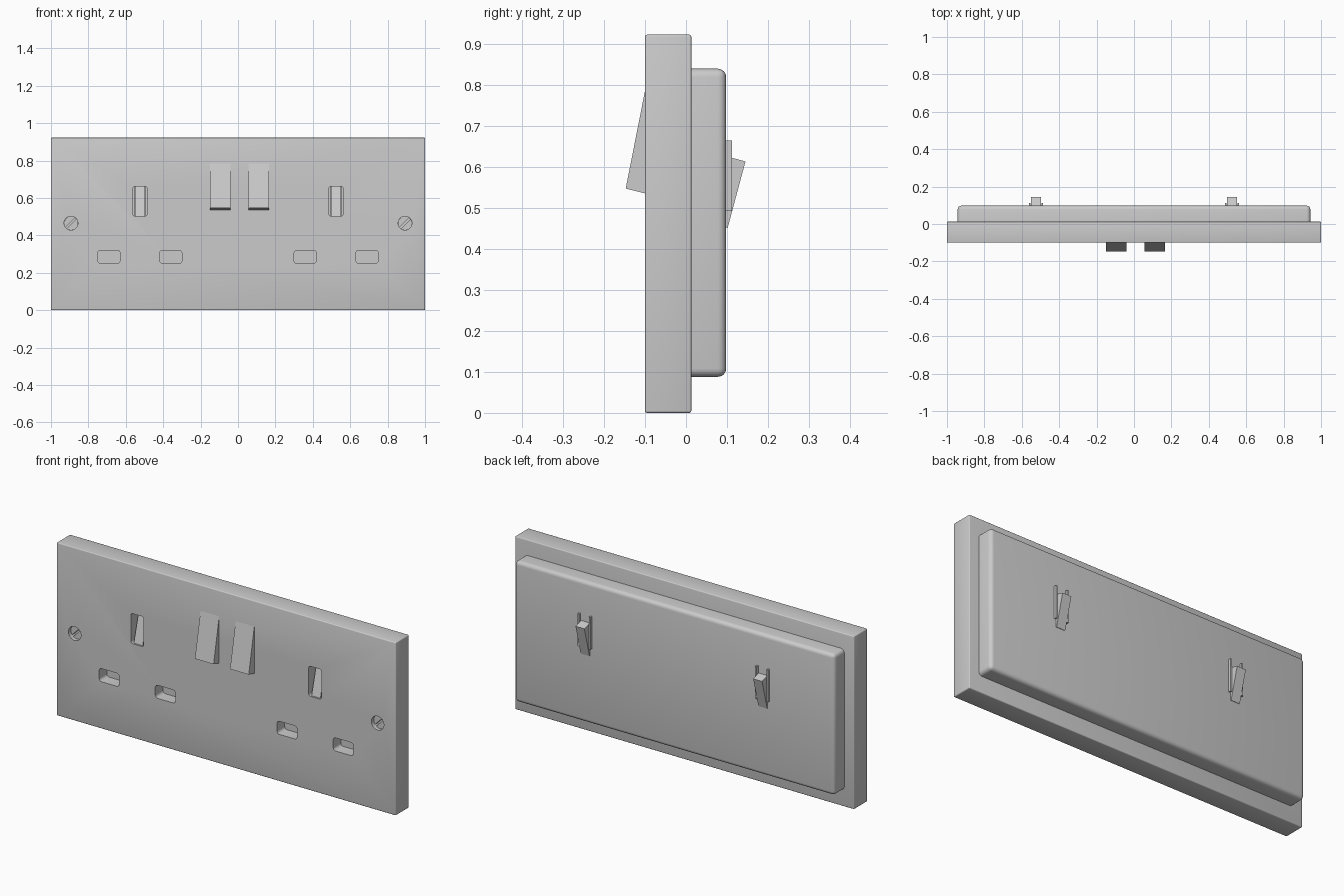
import bpy, bmesh, math
from mathutils import Vector, Matrix

if "Cube" in bpy.data.objects:
    bpy.data.objects.remove(bpy.data.objects["Cube"])

grey = bpy.data.materials.new("plain grey")
grey.use_nodes = True
COLOUR = (0.6, 0.6, 0.6, 1)
grey.diffuse_color = COLOUR
grey.node_tree.nodes["Principled BSDF"].inputs["Base Color"].default_value = COLOUR


def finish(name, bm):
    bmesh.ops.recalc_face_normals(bm, faces=bm.faces)
    mesh = bpy.data.meshes.new(name)
    bm.to_mesh(mesh)
    bm.free()
    mesh.materials.append(grey)
    ob = bpy.data.objects.new(name, mesh)
    bpy.context.collection.objects.link(ob)
    return ob


def box(name, x, y, z, bevel=0.0, pick=lambda e: True, segments=3):
    """Box from (min, max) ranges, rounding the picked edges."""
    bm = bmesh.new()
    bmesh.ops.create_cube(bm, size=1)
    for v in bm.verts:
        v.co = Vector([r[0] if c < 0 else r[1] for c, r in zip(v.co, (x, y, z))])
    if bevel:
        edges = [e for e in bm.edges if pick(e)]
        bmesh.ops.bevel(bm, geom=edges, offset=bevel, segments=segments,
                        profile=0.5, affect='EDGES')
    return finish(name, bm)


def side_prism(name, x, profile):
    """Extrude a (y, z) profile across the x range."""
    bm = bmesh.new()
    face = bm.faces.new([bm.verts.new((x[0], p[0], p[1])) for p in profile])
    geom = bmesh.ops.extrude_face_region(bm, geom=[face])["geom"]
    for v in geom:
        if isinstance(v, bmesh.types.BMVert):
            v.co.x = x[1]
    return finish(name, bm)


def rod(name, x, y, z, radius):
    """Cylinder along y."""
    bm = bmesh.new()
    bmesh.ops.create_cone(bm, cap_ends=True, segments=32, radius1=radius,
                          radius2=radius, depth=y[1] - y[0],
                          matrix=Matrix.Translation((x, sum(y) / 2, z))
                          @ Matrix.Rotation(math.pi / 2, 4, 'X'))
    return finish(name, bm)


def cut(target, cutters):
    for c in cutters:
        mod = target.modifiers.new("cut", 'BOOLEAN')
        mod.operation = 'DIFFERENCE'
        mod.solver = 'EXACT'
        mod.object = c
        bpy.context.view_layer.objects.active = target
        bpy.ops.object.modifier_apply(modifier=mod.name)


def smooth(ob):
    bpy.ops.object.select_all(action='DESELECT')
    ob.select_set(True)
    bpy.context.view_layer.objects.active = ob
    bpy.ops.object.shade_smooth_by_angle(angle=math.radians(35))


def along_y(e):
    d = e.verts[0].co - e.verts[1].co
    return abs(d.y) > 0.9 * d.length


FRONT, JOIN, BACK = -0.1, 0.013, 0.098
SCREW_Z = 0.465

# Face plate and back box
plate = box("face_plate", (-1, 1), (FRONT, JOIN), (0, 0.922), 0.005)
body = box("back_box", (-0.943, 0.943), (JOIN - 0.003, BACK), (0.088, 0.839), 0.02,
           lambda e: any(v.co.y > 0.05 for v in e.verts), 4)

# Cutters for the pin slots, earth slots and screw holes
shallow, deep = [], []
for s in (-1, 1):
    for cx in (0.359, 0.69):
        shallow.append(box("pin_cutter", (s * cx - 0.059, s * cx + 0.059),
                           (-0.2, -0.035), (0.25, 0.32), 0.014, along_y))
    cx = s * 0.524
    deep.append(box("earth_cutter", (cx - 0.037, cx + 0.037),
                    (-0.2, 0.08), (0.502, 0.662), 0.01, along_y))
    shallow.append(rod("screw_cutter", s * 0.893, (-0.2, -0.04), SCREW_Z, 0.037))
cut(plate, shallow + deep)
cut(body, deep)
for c in shallow + deep:
    bpy.data.objects.remove(c)
smooth(plate)
smooth(body)

# Recessed screws with a diagonal driver slot
for s, side in ((-1, "right"), (1, "left")):
    x = s * 0.893
    screw = rod(side + "_screw", x, (-0.08, -0.035), SCREW_Z, 0.0365)
    slot = box("slot_cutter", (-0.06, 0.06), (-0.1, -0.06), (-0.005, 0.005))
    slot.data.transform(Matrix.Translation((x, 0, SCREW_Z))
                        @ Matrix.Rotation(-math.pi / 4, 4, 'Y'))
    cut(screw, [slot])
    bpy.data.objects.remove(slot)
    smooth(screw)

# Rocker switches, tilted out at the bottom
for x, side in (((-0.151, -0.041), "right"), ((0.056, 0.166), "left")):
    side_prism(side + "_rocker_switch", x,
               [(FRONT, 0.785), (-0.147, 0.547), (-0.095, 0.534), (-0.05, 0.775)])

# Tilted shutters in the earth slots, with guide walls showing at the back
tilt = math.radians(15)
down = Vector((-math.sin(tilt), -math.cos(tilt)))
inward = Vector((-math.cos(tilt), math.sin(tilt)))
corner = Vector((0.145, 0.613))
for s, side in ((-1, "right"), (1, "left")):
    cx = s * 0.524
    a, b = corner, corner + down * 0.168
    side_prism(side + "_shutter", (cx - 0.026, cx + 0.026),
               [a, b, b + inward * 0.2, a + inward * 0.2])
    for w in (-1, 1):
        near, far = cx + w * 0.029, cx + w * 0.038
        box(side + "_shutter_guide", (min(near, far), max(near, far)),
            (0.07, 0.112), (0.492, 0.664))
